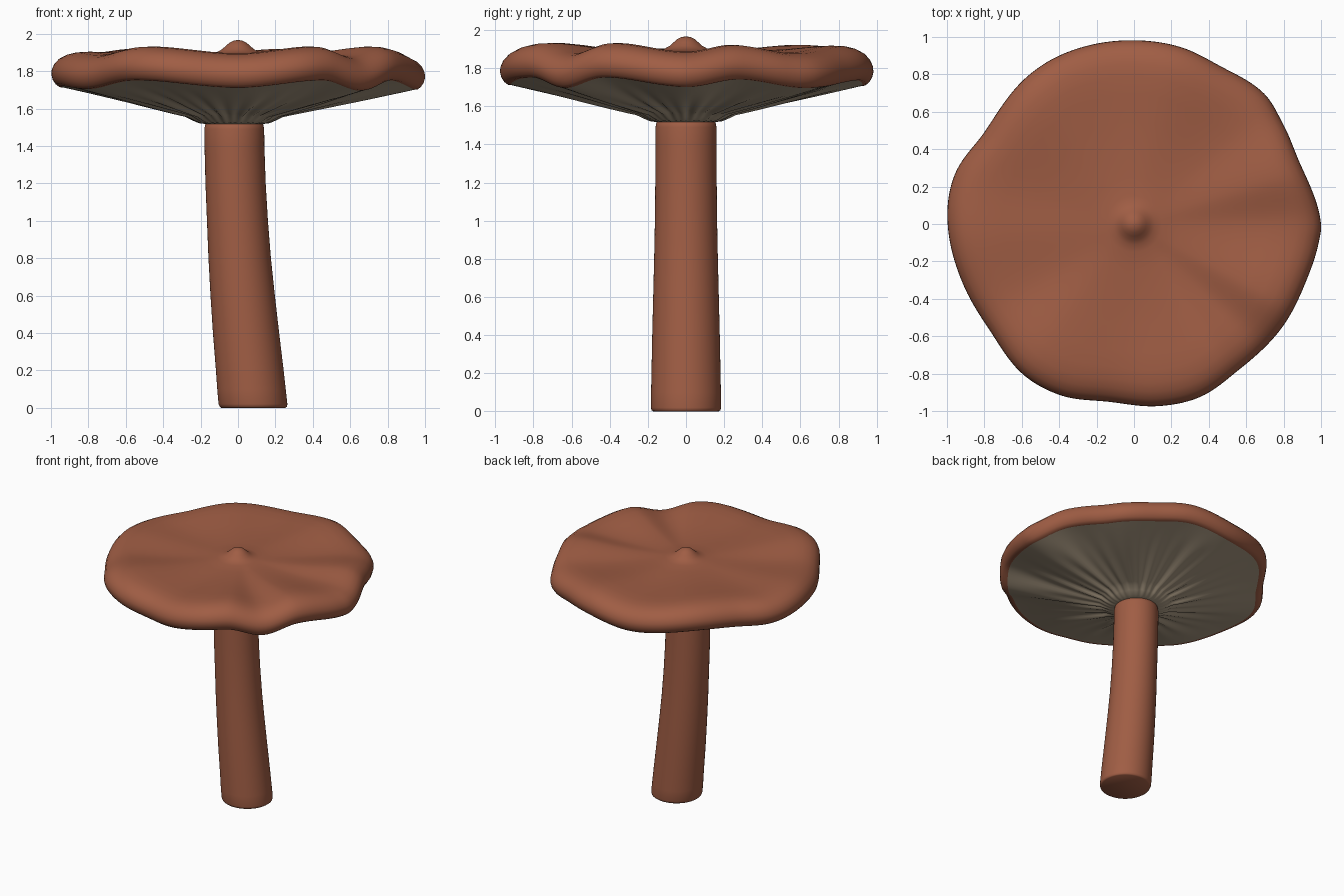
import bpy, bmesh, math

if "Cube" in bpy.data.objects:
    bpy.data.objects.remove(bpy.data.objects["Cube"])

def material(name, col):
    m = bpy.data.materials.new(name)
    m.diffuse_color = (*col, 1)
    m.use_nodes = True
    m.node_tree.nodes["Principled BSDF"].inputs["Base Color"].default_value = m.diffuse_color
    return m

RED = material("red_brown", (0.35, 0.11, 0.058))
GILL = material("gill_taupe", (0.40, 0.32, 0.225))
N = 192

# rim radius and rim height offset, by angle in degrees
RADIUS = [(0, 1.0), (20, .945), (34, .96), (45, .985), (61, .962), (75, .978), (88, .982),
          (114, .985), (125, .975), (148, .938), (164, .993), (176, 1.0), (201, .967),
          (217, .959), (234, 1.0), (247, .996), (262, .96), (278, .983), (291, .99),
          (306, .96), (326, .966), (341, .969), (354, .992)]
HEIGHT = [(0, -.02), (18, .02), (42, -.025), (75, .015), (100, -.015), (130, .02), (164, -.01),
          (185, .0), (210, -.015), (235, .03), (270, -.01), (300, .03), (316, -.025), (332, .03)]

def around(table, deg):
    """Smooth periodic interpolation of an angle table."""
    pts = [(table[-1][0] - 360, table[-1][1])] + table + [(table[0][0] + 360, table[0][1])]
    pts = [(table[-2][0] - 360, table[-2][1])] + pts + [(table[1][0] + 360, table[1][1])]
    deg %= 360
    for i in range(1, len(pts) - 2):
        (a0, v0), (a1, v1), (a2, v2), (a3, v3) = pts[i - 1:i + 3]
        if a1 <= deg <= a2:
            t, h = (deg - a1) / (a2 - a1), a2 - a1
            m1, m2 = h * (v2 - v0) / (a2 - a0), h * (v3 - v1) / (a3 - a1)
            return ((2*t**3 - 3*t*t + 1) * v1 + (t**3 - 2*t*t + t) * m1
                    + (3*t*t - 2*t**3) * v2 + (t**3 - t*t) * m2)

def smoothstep(a, b, x):
    t = min(1, max(0, (x - a) / (b - a)))
    return t * t * (3 - 2 * t)

def loft(name, rings, mat, close_start, close_end):
    """Skin a list of rings of points, optionally closing both ends."""
    bm = bmesh.new()
    vs = [[bm.verts.new(p) for p in ring] for ring in rings]
    for a, b in zip(vs, vs[1:]):
        for i in range(len(a)):
            j = (i + 1) % len(a)
            bm.faces.new((a[i], a[j], b[j], b[i]))
    if close_start:
        bm.faces.new(vs[0][::-1])
    if close_end:
        bm.faces.new(vs[-1])
    bmesh.ops.recalc_face_normals(bm, faces=bm.faces)
    me = bpy.data.meshes.new(name)
    bm.to_mesh(me)
    bm.free()
    me.materials.append(mat)
    ob = bpy.data.objects.new(name, me)
    bpy.context.collection.objects.link(ob)
    bpy.ops.object.select_all(action='DESELECT')
    bpy.context.view_layer.objects.active = ob
    ob.select_set(True)
    bpy.ops.object.shade_smooth_by_angle(angle=math.radians(50))
    return ob

def cap_ring(r, z, ripple=0, shift=0):
    ring = []
    for i in range(N):
        deg = 360 * i / N
        a = math.radians(deg)
        rr = r * (1 + (around(RADIUS, deg) - 1) * smoothstep(.2, .95, r))
        dz = around(HEIGHT, deg) * smoothstep(.15, .95, r)
        dz += ripple * (math.sin(32 * a) + .7 * math.sin(19 * a + 1))
        ring.append((rr * math.cos(a) + shift, rr * math.sin(a), z + dz))
    return ring

# cap: central knob, flat top and rolled rim
top = [(.004, 1.966), (.025, 1.962), (.045, 1.952), (.065, 1.935), (.085, 1.917), (.11, 1.903),
       (.15, 1.895), (.25, 1.89), (.4, 1.888), (.55, 1.891), (.7, 1.9), (.8, 1.904), (.87, 1.9),
       (.92, 1.888), (.96, 1.867), (.985, 1.84), (.998, 1.81), (1.0, 1.785), (.993, 1.758),
       (.978, 1.735), (.96, 1.722), (.94, 1.72)]
loft("cap", [cap_ring(r, z) for r, z in top], RED, True, False)

# gills: shallow cone with radial folds that fade toward the rim
under = []
for k in range(22):
    r = .19 + (.955 - .19) * k / 21
    z = 1.545 + .233 * (r - .19)
    z -= .022 * (1 - smoothstep(.19, .27, r))
    under.append(cap_ring(r, z, .006 * smoothstep(.15, .3, r) * (1 - smoothstep(.35, .95, r)),
                          -.02 * (1 - smoothstep(.2, .7, r))))
under.insert(0, cap_ring(.14, 1.515, 0, -.02))
loft("gills", under, GILL, True, False)

# stem: bent tube, (z, centre x, radius)
path = [(0, .082, .172), (.006, .082, .18), (.02, .080, .184), (.1, .072, .183), (.2, .063, .181),
        (.4, .043, .177), (.6, .025, .172), (.8, .009, .167), (1.0, -.003, .163),
        (1.2, -.013, .161), (1.4, -.019, .16), (1.49, -.02, .16), (1.515, -.02, .155),
        (1.53, -.02, .14)]
stem = [[(cx + r * math.cos(math.tau * i / 64), r * math.sin(math.tau * i / 64), z)
         for i in range(64)] for z, cx, r in path]
loft("stem", stem, RED, True, True)
